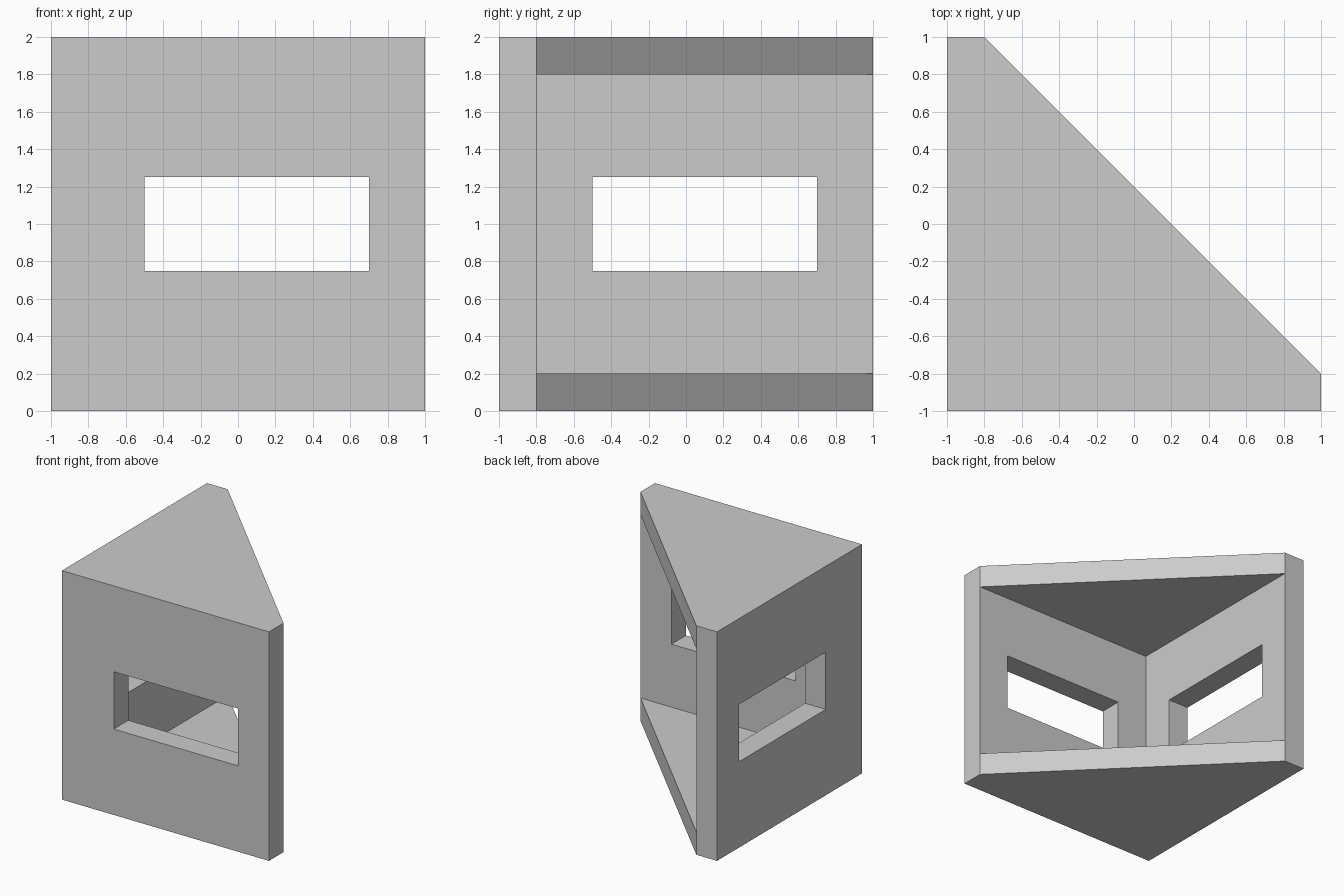
import bpy
import bmesh

if "Cube" in bpy.data.objects:
    bpy.data.objects.remove(bpy.data.objects["Cube"], do_unlink=True)

WALL = 0.2            # thickness of walls and plates
INNER = -1 + WALL     # inner face of both walls

grey = bpy.data.materials.new("plain grey")
grey.use_nodes = True
grey.diffuse_color = (0.6, 0.6, 0.6, 1)
grey.node_tree.nodes["Principled BSDF"].inputs["Base Color"].default_value = (0.6, 0.6, 0.6, 1)


def prism(name, outline, bottom, top):
    """Extrude a counter-clockwise plan outline between two heights."""
    bm = bmesh.new()
    base = bm.faces.new([bm.verts.new((x, y, bottom)) for x, y in outline])
    cap = bmesh.ops.extrude_face_region(bm, geom=[base])
    verts = [v for v in cap["geom"] if isinstance(v, bmesh.types.BMVert)]
    bmesh.ops.translate(bm, verts=verts, vec=(0, 0, top - bottom))
    bmesh.ops.recalc_face_normals(bm, faces=bm.faces)
    mesh = bpy.data.meshes.new(name)
    bm.to_mesh(mesh)
    bm.free()
    mesh.materials.append(grey)
    obj = bpy.data.objects.new(name, mesh)
    bpy.context.collection.objects.link(obj)
    return obj


def rectangle(x0, x1, y0, y1):
    return [(x0, y0), (x1, y0), (x1, y1), (x0, y1)]


def cut(target, cutter):
    mod = target.modifiers.new(cutter.name, "BOOLEAN")
    mod.operation = "DIFFERENCE"
    mod.solver = "EXACT"
    mod.object = cutter
    cutter.hide_render = True
    cutter.hide_set(True)


# Two upright walls meeting at the corner, between the plates
corner = [(-1, -1), (1, -1), (1, INNER), (INNER, INNER), (INNER, 1), (-1, 1)]
walls = prism("corner_walls", corner, 0, 2)

# A window through each wall
for name, plan in (("front_window_cutter", rectangle(-0.5, 0.7, -1.1, -0.7)),
                   ("side_window_cutter", rectangle(-1.1, -0.7, -0.5, 0.7))):
    cut(walls, prism(name, plan, 0.75, 1.25))

# Triangular plates closing the corner at the bottom and the top
triangle = [(INNER, INNER), (1, INNER), (INNER, 1)]
prism("bottom_plate", triangle, 0, WALL)
prism("top_plate", triangle, 2 - WALL, 2)
